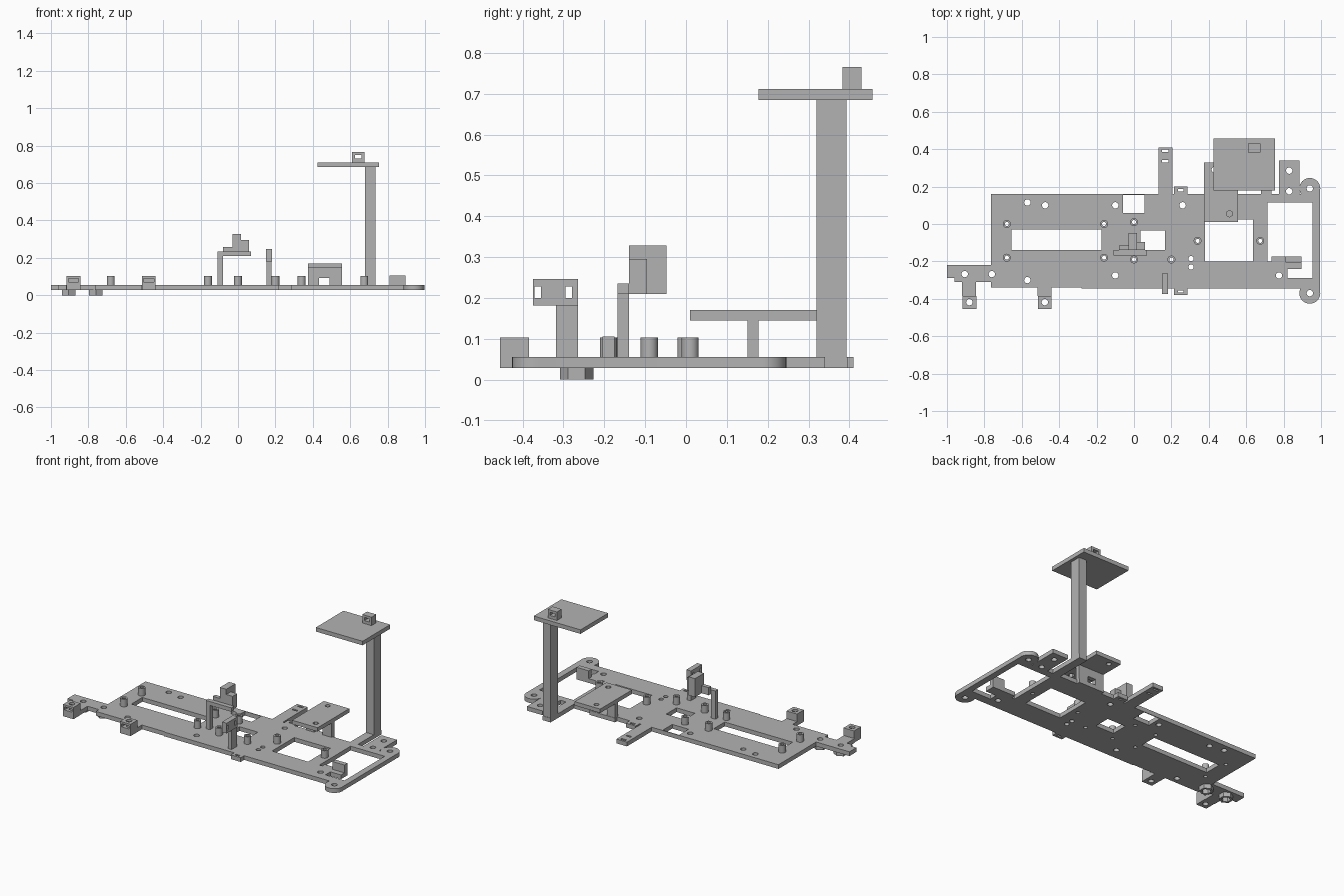
import bpy
import bmesh
import math
from mathutils import Matrix, Vector

default_cube = bpy.data.objects.get("Cube")
if default_cube:
    bpy.data.objects.remove(default_cube, do_unlink=True)

grey = bpy.data.materials.new("plain grey")
grey.use_nodes = True
grey_colour = (0.45, 0.45, 0.45, 1)
grey.diffuse_color = grey_colour
grey.node_tree.nodes["Principled BSDF"].inputs["Base Color"].default_value = grey_colour

BOTTOM, TOP = 0.028, 0.055      # plate underside and upper face
POST_TOP = 0.103


# Shape helpers: each adds one closed shell to a bmesh
def add_box(bm, x, y, z):
    size = Matrix.Diagonal((x[1] - x[0], y[1] - y[0], z[1] - z[0], 1))
    centre = Vector((sum(x), sum(y), sum(z))) / 2
    bmesh.ops.create_cube(bm, size=1, matrix=Matrix.Translation(centre) @ size)


def add_cylinder(bm, centre, radius, z, sides=32):
    place = Matrix.Translation((centre[0], centre[1], sum(z) / 2))
    bmesh.ops.create_cone(bm, cap_ends=True, segments=sides, radius1=radius,
                          radius2=radius, depth=z[1] - z[0], matrix=place)


def add_prism(bm, outline, z):
    face = bm.faces.new([bm.verts.new((px, py, z[0])) for px, py in outline])
    extruded = bmesh.ops.extrude_face_region(bm, geom=[face])
    moved = [v for v in extruded["geom"] if isinstance(v, bmesh.types.BMVert)]
    bmesh.ops.translate(bm, verts=moved, vec=(0, 0, z[1] - z[0]))


def finish(bm, name):
    bmesh.ops.recalc_face_normals(bm, faces=bm.faces)
    mesh = bpy.data.meshes.new(name)
    bm.to_mesh(mesh)
    bm.free()
    mesh.materials.append(grey)
    obj = bpy.data.objects.new(name, mesh)
    bpy.context.collection.objects.link(obj)
    return obj


def make(name, adder, *args):
    bm = bmesh.new()
    adder(bm, *args)
    return finish(bm, name)


def combine(obj, tool, operation="DIFFERENCE"):
    tool.hide_render = True
    mod = obj.modifiers.new("shape", "BOOLEAN")
    mod.operation, mod.object, mod.solver = operation, tool, "EXACT"
    graph = bpy.context.evaluated_depsgraph_get()
    mesh = bpy.data.meshes.new_from_object(obj.evaluated_get(graph))
    obj.modifiers.clear()
    obj.data = mesh


def discard(*tools):
    for tool in tools:
        bpy.data.objects.remove(tool, do_unlink=True)


# Positions shared by several parts
posts = [(-0.68, 0), (-0.68, -0.18), (-0.16, 0), (-0.16, -0.18), (0, 0.01),
         (0, -0.19), (0.2, -0.19), (0.34, -0.09), (0.675, -0.09)]
feet = [(-0.905, -0.268), (-0.76, -0.268)]
ears = [(0.94, 0.19), (0.94, -0.37)]
clamps = [-0.88, -0.477]
screw_holes = [(-0.57, 0.115), (-0.475, 0.1), (-0.1, 0.1), (0.26, 0.1),
               (-0.1, -0.275), (-0.57, -0.3), (0.775, -0.275),
               (0.83, 0.285), (0.83, 0.175)]

# Drills reach through plate, posts, feet and clamps
bm = bmesh.new()
for spot in posts:
    add_cylinder(bm, spot, 0.011, (-0.1, 0.13), 20)
for spot in screw_holes + feet + ears + [(x, -0.418) for x in clamps]:
    add_cylinder(bm, spot, 0.017, (-0.1, 0.13), 20)
for y in (-0.185, -0.23):
    add_cylinder(bm, (0.305, y), 0.014, (-0.1, 0.13), 20)
drills = finish(bm, "drills")

# Base plate outline with tabs and side arms
outline = [(-0.765, 0.16), (0.13, 0.16), (0.13, 0.41), (0.205, 0.41),
           (0.205, 0.16), (0.215, 0.16), (0.215, 0.2), (0.285, 0.2),
           (0.285, 0.16), (0.375, 0.16), (0.375, 0.18), (0.555, 0.18),
           (0.555, 0.16), (0.68, 0.16), (0.68, 0.395), (0.735, 0.395),
           (0.735, 0.16), (0.775, 0.16), (0.775, 0.34), (0.885, 0.34),
           (0.885, 0.16), (0.94, 0.16), (0.94, 0.19), (0.995, 0.19),
           (0.995, -0.37), (0.89, -0.37), (0.89, -0.345), (0.285, -0.345),
           (0.285, -0.38), (0.215, -0.38), (0.215, -0.345), (-0.28, -0.345),
           (-0.28, -0.34), (-0.44, -0.34), (-0.44, -0.385), (-0.515, -0.385),
           (-0.515, -0.34), (-0.765, -0.34), (-0.765, -0.31), (-0.845, -0.31),
           (-0.845, -0.385), (-0.92, -0.385), (-0.92, -0.31), (-0.96, -0.31),
           (-0.96, -0.29), (-1, -0.29), (-1, -0.22), (-0.765, -0.22)]
plate = make("base_plate", add_prism, outline, (BOTTOM, TOP))

bm = bmesh.new()
for spot in ears:
    add_cylinder(bm, spot, 0.056, (BOTTOM, TOP))
ear_discs = finish(bm, "ear_discs")
combine(plate, ear_discs, "UNION")

# Windows in the plate
bm = bmesh.new()
through = (-0.02, 0.1)
for x, y in (((-0.655, -0.175), (-0.14, -0.03)), ((-0.06, 0.055), (0.06, 0.155)),
             ((0.035, 0.165), (-0.14, -0.035)), ((0.38, 0.635), (-0.2, 0.025)),
             ((0.235, 0.265), (0.175, 0.187)), ((0.235, 0.265), (-0.367, -0.355)),
             ((0.15, 0.185), (0.385, 0.397)), ((0.15, 0.185), (0.33, 0.342))):
    add_box(bm, x, y, through)
add_prism(bm, [(0.715, 0.115), (0.955, 0.115), (0.955, -0.29), (0.82, -0.29),
               (0.82, -0.24), (0.895, -0.24), (0.895, -0.175), (0.735, -0.175),
               (0.735, -0.2), (0.715, -0.2)], through)
windows = finish(bm, "windows")
combine(plate, windows)
combine(plate, drills)

# Hollow standoff posts
for spot in posts:
    post = make("standoff_post", add_cylinder, spot, 0.021, (TOP, POST_TOP))
    combine(post, drills)

# Hexagonal nut feet below the plate
for spot in feet:
    foot = make("nut_foot", add_cylinder, spot, 0.041, (0, BOTTOM), 6)
    pocket = make("nut_pocket", add_cylinder, spot, 0.027, (-0.01, 0.04), 6)
    combine(foot, pocket)
    discard(pocket)

# Clamp blocks on the front tabs, each with a nut slot
for x in clamps:
    clamp = make("clamp_block", add_box, (x - 0.037, x + 0.037),
                 (-0.455, -0.385), (BOTTOM, POST_TOP))
    slot = make("nut_slot", add_box, (x - 0.027, x + 0.027),
                (-0.47, -0.395), (0.07, 0.09))
    combine(clamp, slot)
    combine(clamp, drills)
    discard(slot)

# Low platform on an arched wall
shelf = make("low_platform", add_box, (0.375, 0.555), (0.01, 0.33), (0.145, 0.17))
bm = bmesh.new()
add_cylinder(bm, (0.51, 0.055), 0.018, (0.1, 0.2), 6)
add_cylinder(bm, (0.43, 0.29), 0.015, (0.1, 0.2), 20)
shelf_holes = finish(bm, "shelf_holes")
combine(shelf, shelf_holes)
wall = make("platform_wall", add_box, (0.375, 0.555), (0.15, 0.178), (TOP, 0.145))
arch = make("arch_opening", add_box, (0.433, 0.49), (0.1, 0.2), (0.04, 0.093))
combine(wall, arch)

# Tall mast with its upper tray and cable loop
make("mast", add_box, (0.68, 0.735), (0.32, 0.393), (TOP, 0.685))
make("upper_tray", add_box, (0.425, 0.755), (0.178, 0.457), (0.685, 0.711))
loop = make("cable_loop", add_box, (0.61, 0.675), (0.383, 0.43), (0.711, 0.765))
loop_gap = make("loop_gap", add_box, (0.625, 0.66), (0.3, 0.5), (0.73, 0.75))
combine(loop, loop_gap)

# Central sensor bracket
make("sensor_post", add_box, (-0.11, -0.08), (-0.168, -0.14), (TOP, 0.21))
make("sensor_beam", add_box, (-0.11, 0.07), (-0.168, -0.14), (0.21, 0.235))
make("sensor_block", add_box, (-0.03, 0.015), (-0.14, -0.048), (0.21, 0.328))
make("sensor_side", add_box, (0.015, 0.06), (-0.14, -0.095), (0.21, 0.295))
make("sensor_ledge", add_box, (-0.08, -0.03), (-0.14, -0.115), (0.21, 0.258))

# Front switch bracket with two slots in its head
make("switch_post", add_box, (0.152, 0.178), (-0.318, -0.265), (TOP, 0.181))
head = make("switch_head", add_box, (0.15, 0.183), (-0.375, -0.265), (0.181, 0.246))
bm = bmesh.new()
for y in (-0.363, -0.287):
    add_box(bm, (0.1, 0.2), (y - 0.008, y + 0.008), (0.2, 0.228))
head_slots = finish(bm, "head_slots")
combine(head, head_slots)

# Upright stop beside the end window
make("end_stop", add_box, (0.81, 0.895), (-0.205, -0.175), (TOP, 0.105))

discard(drills, ear_discs, windows, shelf_holes, arch, loop_gap, head_slots)

# Smooth only the round walls
bpy.ops.object.select_all(action="DESELECT")
for obj in bpy.context.scene.objects:
    if obj.type == "MESH" and obj.name.startswith(("standoff", "base_plate")):
        obj.select_set(True)
        bpy.context.view_layer.objects.active = obj
bpy.ops.object.shade_smooth_by_angle(angle=math.radians(30))
